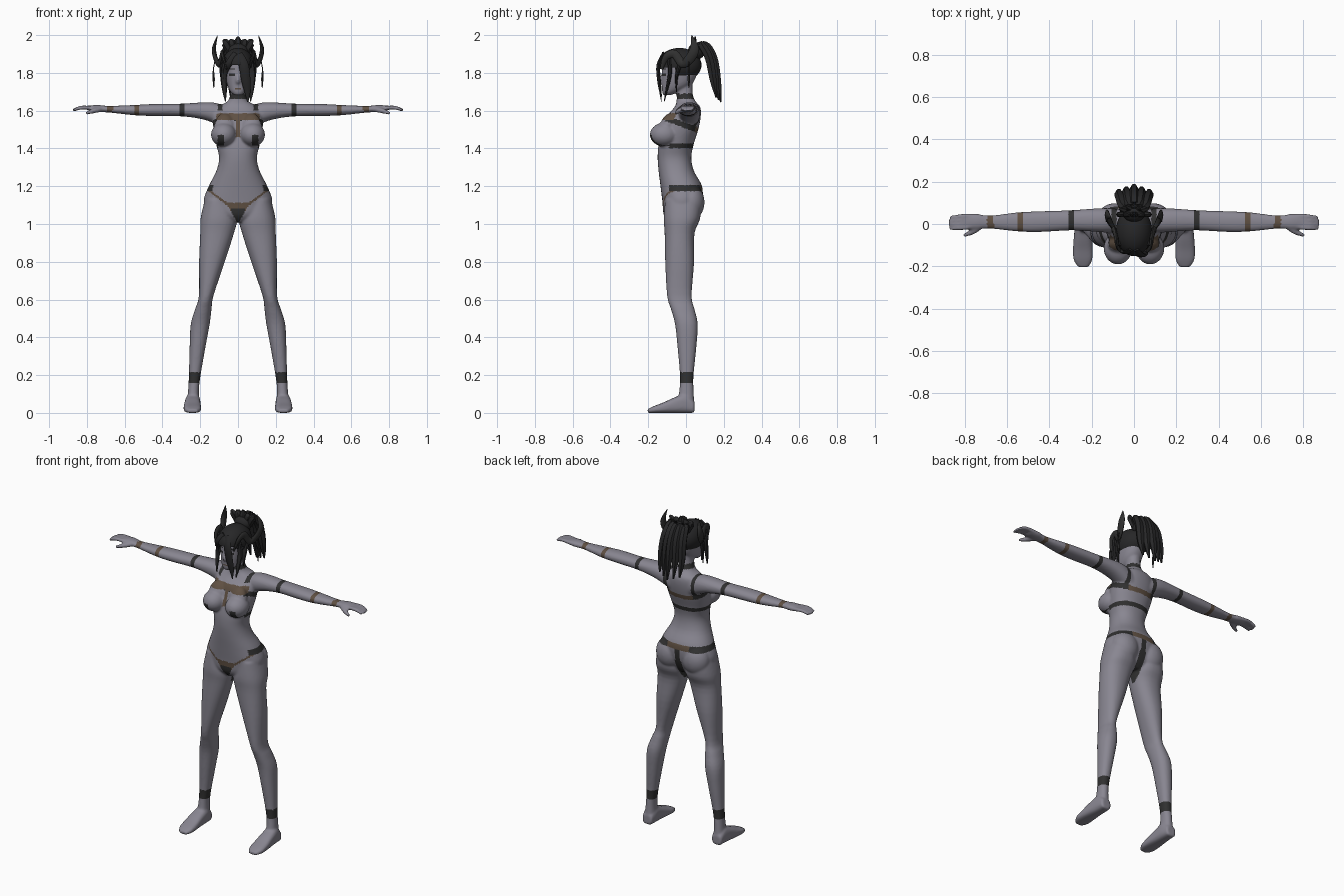
import bpy, bmesh, math
from mathutils import Vector, Matrix

cube = bpy.data.objects.get("Cube")
if cube:
    bpy.data.objects.remove(cube)


def material(name, rgb):
    m = bpy.data.materials.new(name)
    m.use_nodes = True
    m.diffuse_color = (*rgb, 1)
    bsdf = m.node_tree.nodes["Principled BSDF"]
    bsdf.inputs["Base Color"].default_value = (*rgb, 1)
    bsdf.inputs["Roughness"].default_value = 0.8
    return m


SKIN = material("grey violet skin", (0.25, 0.24, 0.285))
DARK = material("charcoal strap", (0.03, 0.03, 0.03))
BROWN = material("brown leather", (0.115, 0.08, 0.055))
HAIR = material("black hair", (0.02, 0.02, 0.021))


def skin_rings(bm, rings):
    """Join closed rings of points into a capped tube."""
    rows = [[bm.verts.new(p) for p in ring] for ring in rings]
    n = len(rows[0])
    for a, b in zip(rows, rows[1:]):
        for i in range(n):
            j = (i + 1) % n
            bm.faces.new((a[i], a[j], b[j], b[i]))
    bm.faces.new(rows[0][::-1])
    bm.faces.new(rows[-1])


def spline(rows, steps):
    """Catmull-Rom interpolation of equal-length rows."""
    pts = [Vector(r) for r in rows]
    out = []
    for i in range(len(pts) - 1):
        p0, p1, p2 = pts[max(i - 1, 0)], pts[i], pts[i + 1]
        p3 = pts[min(i + 2, len(pts) - 1)]
        for s in range(steps):
            t = s / steps
            out.append(p1 + (p2 - p0) * (t / 2)
                       + (p0 * 2 - p1 * 5 + p2 * 4 - p3) * (t * t / 2)
                       + (p1 * 3 - p0 - p2 * 3 + p3) * (t ** 3 / 2))
    return out + [pts[-1]]


def loft(bm, axis, rows, side=1, power=0.9, n=32):
    """Rows are (position on axis, low u, high u, low v, high v)."""
    rings = []
    for t, u0, u1, v0, v1 in spline(rows, 4):
        ring = []
        for k in range(n):
            a = math.tau * k / n
            c, s = math.cos(a), math.sin(a)
            u = (u0 + u1) / 2 + (u1 - u0) / 2 * math.copysign(abs(c) ** power, c)
            v = (v0 + v1) / 2 + (v1 - v0) / 2 * math.copysign(abs(s) ** power, s)
            p = {"x": (t, u, v), "y": (u, t, v), "z": (u, v, t)}[axis]
            ring.append((p[0] * side, p[1], p[2]))
        rings.append(ring)
    skin_rings(bm, rings)


def strand(bm, rows, side=1, flat=1.0, n=8, steps=4, ref=(0, 1, 0)):
    """Tapered sweep through (x, y, z, radius); flat thins it along ref."""
    pts = spline(rows, steps)
    rings = []
    for i, p in enumerate(pts):
        tangent = (pts[min(i + 1, len(pts) - 1)] - pts[max(i - 1, 0)]).to_3d().normalized()
        u = tangent.cross(Vector(ref)).normalized()
        v = u.cross(tangent)
        ring = []
        for k in range(n):
            a = math.tau * k / n
            q = p.to_3d() + p[3] * (u * math.cos(a) + v * flat * math.sin(a))
            ring.append((q.x * side, q.y, q.z))
        rings.append(ring)
    skin_rings(bm, rings)


def ball(bm, centre, radii, tilt=0):
    m = Matrix.Translation(centre) @ Matrix.Rotation(tilt, 4, "X") @ Matrix.Diagonal((*radii, 1))
    bmesh.ops.create_uvsphere(bm, u_segments=32, v_segments=20, radius=1, matrix=m)


def finish(name, bm, mat, angle=40):
    bmesh.ops.recalc_face_normals(bm, faces=bm.faces)
    mesh = bpy.data.meshes.new(name)
    bm.to_mesh(mesh)
    bm.free()
    mesh.materials.append(mat)
    ob = bpy.data.objects.new(name, mesh)
    bpy.context.collection.objects.link(ob)
    bpy.ops.object.select_all(action="DESELECT")
    ob.select_set(True)
    bpy.context.view_layer.objects.active = ob
    bpy.ops.object.shade_smooth_by_angle(angle=math.radians(angle))
    return ob


# Torso, neck and head
bm = bmesh.new()
torso = [(1.01, .04, -.09, .03), (1.05, .15, -.118, .06), (1.12, .182, -.125, .085),
         (1.2, .155, -.135, .085), (1.28, .115, -.145, .042), (1.35, .1, -.15, .028),
         (1.42, .115, -.145, .04), (1.5, .13, -.125, .065), (1.57, .13, -.1, .078),
         (1.62, .105, -.06, .075), (1.65, .055, -.05, .05), (1.69, .04, -.05, .035),
         (1.75, .038, -.06, .035)]
head = [(1.682, .018, -.12, -.08), (1.7, .04, -.126, -.04), (1.74, .058, -.128, .03),
        (1.8, .068, -.128, .06), (1.86, .07, -.125, .065), (1.91, .045, -.09, .03)]
for part in (torso, head):
    loft(bm, "z", [(z, -w, w, f, b) for z, w, f, b in part], n=48)
strand(bm, [(0, -.12, 1.8, .006), (0, -.134, 1.758, .011), (0, -.122, 1.745, .008)], ref=(1, 0, 0))

leg = [(1.13, .04, .175, -.11, .08), (1.03, .006, .198, -.118, .075), (.95, .022, .2, -.113, .045),
       (.8, .07, .206, -.11, .043), (.62, .13, .207, -.1, .03), (.55, .14, .227, -.08, .045),
       (.47, .15, .25, -.058, .062), (.35, .172, .256, -.045, .055), (.2, .198, .26, -.032, .04),
       (.12, .207, .264, -.035, .04), (.04, .203, .272, -.05, .045)]
foot = [(.045, .208, .272, 0, .06), (0, .2, .278, 0, .1), (-.06, .198, .284, 0, .082),
        (-.12, .195, .288, 0, .055), (-.17, .197, .285, 0, .036), (-.203, .215, .265, 0, .02)]
arm = [(.06, -.04, .07, 1.5, 1.625), (.13, -.04, .075, 1.535, 1.643), (.2, -.035, .072, 1.557, 1.643),
       (.3, -.03, .065, 1.57, 1.637), (.45, -.038, .06, 1.572, 1.635), (.55, -.035, .055, 1.576, 1.63),
       (.68, -.022, .04, 1.59, 1.625), (.74, -.025, .048, 1.593, 1.63), (.79, -.025, .048, 1.6, 1.627)]
for side in (1, -1):
    loft(bm, "z", leg, side)
    loft(bm, "y", foot, side, power=0.7)
    loft(bm, "x", arm, side)
    ball(bm, (side * .076, -.115, 1.473), (.067, .076, .063))
    ball(bm, (side * .07, -.1, 1.515), (.055, .04, .075), tilt=-.35)
    ball(bm, (side * .09, .025, 1.115), (.085, .073, .095))
    # Fingers and thumb
    for k in range(4):
        y = -.015 + .018 * k
        strand(bm, [(.77, y, 1.614, .011), (.83, y - .004, 1.616, .011),
                    (.87 + .006 * (k in (1, 2)), y - .008, 1.602, .007)], side, n=10)
    strand(bm, [(.71, 0, 1.61, .014), (.76, -.035, 1.6, .014), (.805, -.055, 1.586, .008)], side, n=10)

# Fuse the parts into one smooth body
body = finish("body", bm, SKIN)
remesh = body.modifiers.new("fuse", "REMESH")
remesh.mode = "VOXEL"
remesh.voxel_size = 0.0065
soften = body.modifiers.new("soften", "SMOOTH")
soften.factor = 0.5
soften.iterations = 5
graph = bpy.context.evaluated_depsgraph_get()
fused = bpy.data.meshes.new_from_object(body.evaluated_get(graph))
body.modifiers.clear()
body.data = fused
fused.materials.clear()
for m in (SKIN, DARK, BROWN):
    fused.materials.append(m)


def paint(x, y, z):
    """Material slot: 0 skin, 1 dark strap, 2 brown strap."""
    ax = abs(x)
    if ax > .2 and z > 1.4:                                   # arm bands
        return 1 if .283 < ax < .31 else 2 if .522 < ax < .55 or .663 < ax < .695 else 0
    if z < .9:                                                # anklets
        return int(.158 < z < .215)
    if z > 1.7:                                               # eyes, brows, lips
        if y < -.08 and .014 < ax < .048 and (abs(z - 1.79) < .008 or abs(z - 1.818) < .004):
            return 1
        return 2 if y < -.1 and ax < .016 and abs(z - 1.717) < .005 else 0
    if z > 1.3:
        if 1.662 < z < 1.69 and y > -.07 and ax < .07:        # choker
            return 1
        if y < -.04 and ax < .115 and abs(z - 1.568) < .018:  # chest band
            return 2
        if y < -.05 and ax < .012 and 1.46 < z < 1.56:        # centre strap
            return 2
        if abs(ax - .095) < .012 and z > (1.51 if y > .02 else 1.6):
            return 1
        if y > -.11 and abs(z - 1.56 + .36 * (y + .11)) < .015:
            return 2 if y > .03 and ax < .08 else 1           # band round the back
        if abs(z - 1.415) < .012 and y > -.09:
            return 1
        return int(y < -.09 and abs(ax - .09) < .018 and 1.415 < z < 1.475)
    if abs(z - 1.19) < .016 and y > -.09:                     # hip strap
        return 2 if y > .03 and ax < .075 else 1
    if y < -.04:
        if .06 < ax < .16 and abs(z - 1.1 - .75 * (ax - .05)) < .007:
            return 2
        if 1.01 < z < 1.112 and ax < .01 + .6 * (z - 1.02):
            return 2 if z > 1.085 or ax > .035 else 1
        return 0
    return int(ax < (.022 if z < 1.1 else .014) and z < 1.18)


for f in fused.polygons:
    f.material_index = paint(*f.center)
    f.use_smooth = True

# Hair cap, open over the face and neck
bm = bmesh.new()
ball(bm, (0, -.035, 1.842), (.085, .117, .09))
gone = [f for f in bm.faces if (c := f.calc_center_median()).z < 1.765
        or (c.y < -.05 and c.z < 1.85 - .25 * abs(c.x))]
bmesh.ops.delete(bm, geom=gone, context="FACES")
finish("hair_cap", bm, HAIR)

# Fringe over one eye, side locks and cheek locks
bm = bmesh.new()
strand(bm, [(.005, -.12, 1.9, .02), (.03, -.146, 1.84, .026), (.042, -.143, 1.76, .024),
            (.05, -.135, 1.7, .016), (.052, -.13, 1.645, .003)], flat=.4)
strand(bm, [(-.01, -.12, 1.9, .02), (-.045, -.135, 1.855, .018), (-.068, -.105, 1.8, .012),
            (-.07, -.1, 1.74, .004)], flat=.4)
for side in (1, -1):
    strand(bm, [(.06, -.09, 1.88, .02), (.075, -.085, 1.8, .017), (.073, -.1, 1.72, .013),
                (.066, -.115, 1.65, .003)], side, flat=.6)
    strand(bm, [(.08, -.03, 1.85, .02), (.08, -.05, 1.78, .014), (.072, -.05, 1.7, .003)], side, flat=.6)
finish("front_locks", bm, HAIR)

# Ponytail: a knot with hanging strands and a fan of upright tufts
bm = bmesh.new()
ball(bm, (0, .055, 1.915), (.055, .045, .045))
for k in range(-2, 3):
    x, near = k * .02, abs(k) * .012
    strand(bm, [(x, .05, 1.91, .014), (x * 1.3, .1 - near, 1.95, .021), (x * 1.6, .145 - near, 1.88, .024),
                (x * 1.8, .168 - near, 1.76, .02), (x * 1.7, .185 - near, 1.645 + near, .005)], n=6)
    strand(bm, [(x, .05, 1.91, .02), (x * 1.7, .045, 1.96, .022), (x * 2, .05, 1.992 - near * 1.2, .006)],
           flat=.6, n=6)
finish("ponytail", bm, HAIR)

# Curled horn blades and hanging ornaments
for side, label in ((1, "left"), (-1, "right")):
    bm = bmesh.new()
    strand(bm, [(.06, -.13, 1.82, .008), (.078, -.105, 1.885, .018), (.085, -.06, 1.9, .022),
                (.098, -.02, 1.85, .022), (.118, .02, 1.875, .026), (.127, .045, 1.93, .024),
                (.108, .03, 2.0, .002)], side, flat=.45, ref=(1, 0, 0))
    finish(label + "_horn", bm, DARK)
    bm = bmesh.new()
    strand(bm, [(.122, .015, 1.86, .003), (.13, .015, 1.82, .003), (.128, .015, 1.77, .007),
                (.128, .015, 1.72, .002)], side, n=5, steps=2)
    finish(label + "_pendant", bm, DARK)
